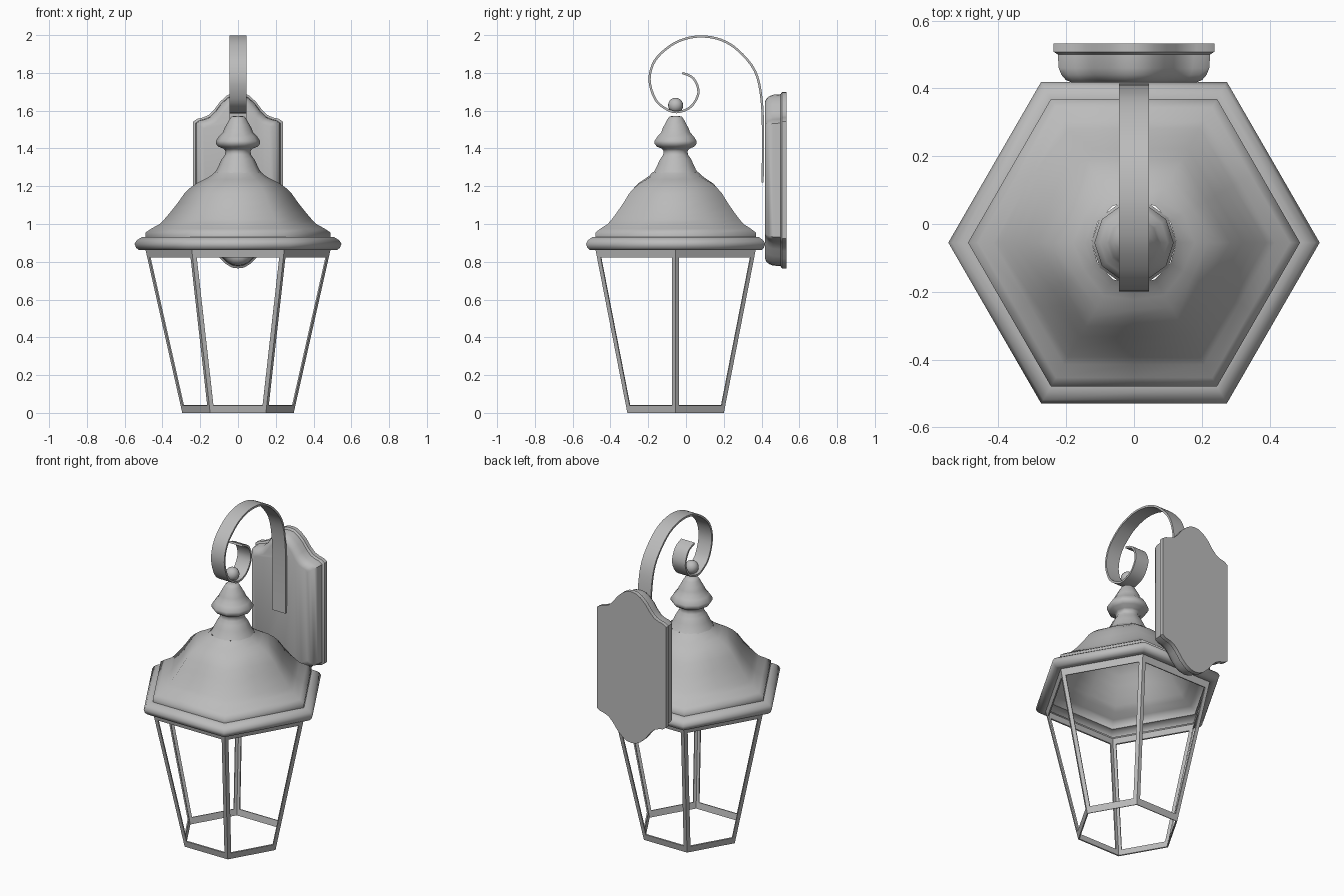
import bpy, bmesh, math
from mathutils import Vector

cube = bpy.data.objects.get("Cube")
if cube:
    bpy.data.objects.remove(cube, do_unlink=True)

grey = bpy.data.materials.new("grey metal")
grey.use_nodes = True
colour = (0.5, 0.5, 0.5, 1)
grey.diffuse_color = colour
grey.node_tree.nodes["Principled BSDF"].inputs["Base Color"].default_value = colour
AXIS_Y = -0.055


def finish(name, bm, smooth=None):
    bmesh.ops.remove_doubles(bm, verts=bm.verts, dist=0.0005)
    bmesh.ops.recalc_face_normals(bm, faces=bm.faces)
    mesh = bpy.data.meshes.new(name)
    bm.to_mesh(mesh)
    bm.free()
    mesh.materials.append(grey)
    obj = bpy.data.objects.new(name, mesh)
    bpy.context.collection.objects.link(obj)
    bpy.ops.object.select_all(action='DESELECT')
    bpy.context.view_layer.objects.active = obj
    obj.select_set(True)
    if smooth:
        bpy.ops.object.shade_smooth_by_angle(angle=math.radians(smooth))
    return obj


def loft(name, rings, smooth, cap_start=False, cap_end=False, closed=True):
    """Skin a list of equally long point rings."""
    bm = bmesh.new()
    rows = [[bm.verts.new(p) for p in ring] for ring in rings]
    n = len(rows[0])
    for a, b in zip(rows, rows[1:]):
        for i in range(n if closed else n - 1):
            j = (i + 1) % n
            bm.faces.new((a[i], a[j], b[j], b[i]))
    if cap_start:
        bm.faces.new(rows[0])
    if cap_end:
        bm.faces.new(rows[-1])
    return finish(name, bm, smooth)


def ring(r, z, sides, mid=1.0):
    """Ring about the lantern axis; odd points are scaled by mid."""
    pts = []
    for i in range(sides):
        a = math.tau * i / sides
        rr = r * (mid if i % 2 else 1)
        pts.append((rr * math.cos(a), AXIS_Y + rr * math.sin(a), z))
    return pts


# Hexagonal roof that turns round toward the neck
HEX = math.cos(math.pi / 6)
roof = [(0.48, 0.875), (0.49, 0.862), (0.525, 0.862), (0.54, 0.875), (0.548, 0.895),
        (0.535, 0.915), (0.51, 0.93), (0.49, 0.932), (0.49, 0.955), (0.46, 0.975),
        (0.415, 1.0), (0.39, 1.025), (0.36, 1.06), (0.32, 1.11), (0.285, 1.16),
        (0.255, 1.19), (0.22, 1.215), (0.18, 1.235), (0.145, 1.255), (0.125, 1.272)]
rings = []
for r, z in roof:
    blend = max(0, min(1, (z - 1.19) / 0.09))
    rings.append(ring(r, z, 12, HEX + (1 - HEX) * blend))
loft("roof", rings, 62)

# Turned finial on the roof
finial = [(0.125, 1.27), (0.112, 1.29), (0.1, 1.315), (0.085, 1.345), (0.07, 1.365),
          (0.066, 1.385), (0.075, 1.398), (0.105, 1.41), (0.117, 1.425), (0.117, 1.44),
          (0.1, 1.465), (0.08, 1.485), (0.073, 1.505), (0.062, 1.525), (0.045, 1.555),
          (0.035, 1.568), (0.015, 1.573)]
loft("finial", [ring(r, z, 10) for r, z in finial], 60, cap_end=True)

# Ball between finial and scroll
bm = bmesh.new()
bmesh.ops.create_uvsphere(bm, u_segments=16, v_segments=10, radius=0.04)
bmesh.ops.translate(bm, verts=bm.verts, vec=(0, AXIS_Y, 1.628))
finish("finial_ball", bm, 60)

# Open tapered frame: six panels, each with a cut-out
bm = bmesh.new()
low, high = [[Vector(p) for p in ring(r, z, 6)] for r, z in ((0.295, 0), (0.49, 0.865))]
STRIP = 0.022
for i in range(6):
    j = (i + 1) % 6
    outer, inner = [], []
    for u, v in ((0, 0), (1, 0), (1, 1), (0, 1)):
        left, right = low[i].lerp(high[i], v), low[j].lerp(high[j], v)
        outer.append(bm.verts.new(left.lerp(right, u)))
        v_in = 0.95 if v else 0.045
        left, right = low[i].lerp(high[i], v_in), low[j].lerp(high[j], v_in)
        margin = STRIP / (right - left).length
        inner.append(bm.verts.new(left.lerp(right, 1 - margin if u else margin)))
    for k in range(4):
        m = (k + 1) % 4
        bm.faces.new((outer[k], outer[m], inner[m], inner[k]))
frame = finish("lantern_frame", bm)
solid = frame.modifiers.new("thickness", 'SOLIDIFY')
solid.thickness = 0.008
solid.offset = -1

# Flat ribbon bent into a scroll
path = [(0.405, 1.22), (0.408, 1.45), (0.4, 1.66), (0.365, 1.81), (0.275, 1.92),
        (0.185, 1.975), (0.085, 1.993), (-0.005, 1.98), (-0.085, 1.942), (-0.165, 1.865),
        (-0.193, 1.765), (-0.165, 1.665), (-0.115, 1.615), (-0.05, 1.592), (0.025, 1.62),
        (0.066, 1.695), (0.04, 1.77), (-0.02, 1.8)]
pts = [Vector((0, y, z)) for y, z in path]
curve = []
for i in range(len(pts) - 1):
    a, b = pts[i], pts[i + 1]
    before, after = pts[max(i - 1, 0)], pts[min(i + 2, len(pts) - 1)]
    for s in range(4):
        t = s / 4
        curve.append(0.5 * (2 * a + (b - before) * t
                            + (2 * before - 5 * a + 4 * b - after) * t ** 2
                            + (3 * a - before - 3 * b + after) * t ** 3))
curve.append(pts[-1])
HALF, THICK = 0.045, 0.006
rings = []
for i, p in enumerate(curve):
    d = (curve[min(i + 1, len(curve) - 1)] - curve[max(i - 1, 0)]).normalized()
    n = Vector((0, -d.z, d.y)) * THICK
    x = Vector((HALF, 0, 0))
    rings.append([p + x + n, p - x + n, p - x - n, p + x - n])
loft("scroll_arm", rings, 40, cap_start=True, cap_end=True)

# Wall plate with scalloped ends and a stepped, rounded front
quarter = [(0.237, 0.31), (0.215, 0.325), (0.185, 0.332), (0.155, 0.345), (0.125, 0.375),
           (0.095, 0.415), (0.06, 0.447), (0.03, 0.463), (0, 0.467)]
half = quarter + [(-x, z) for x, z in quarter[-2::-1]]
outline = half + [(-x, -z) for x, z in half]
steps = [(0.533, 0), (0.508, 0), (0.5, 0.012), (0.46, 0.015), (0.44, 0.023),
         (0.425, 0.036), (0.417, 0.055)]
rings = [[(x * (1 - d / 0.237), y, 1.232 + z * (1 - d / 0.467)) for x, z in outline]
         for y, d in steps]
loft("wall_plate", rings, 40, cap_start=True, cap_end=True)
